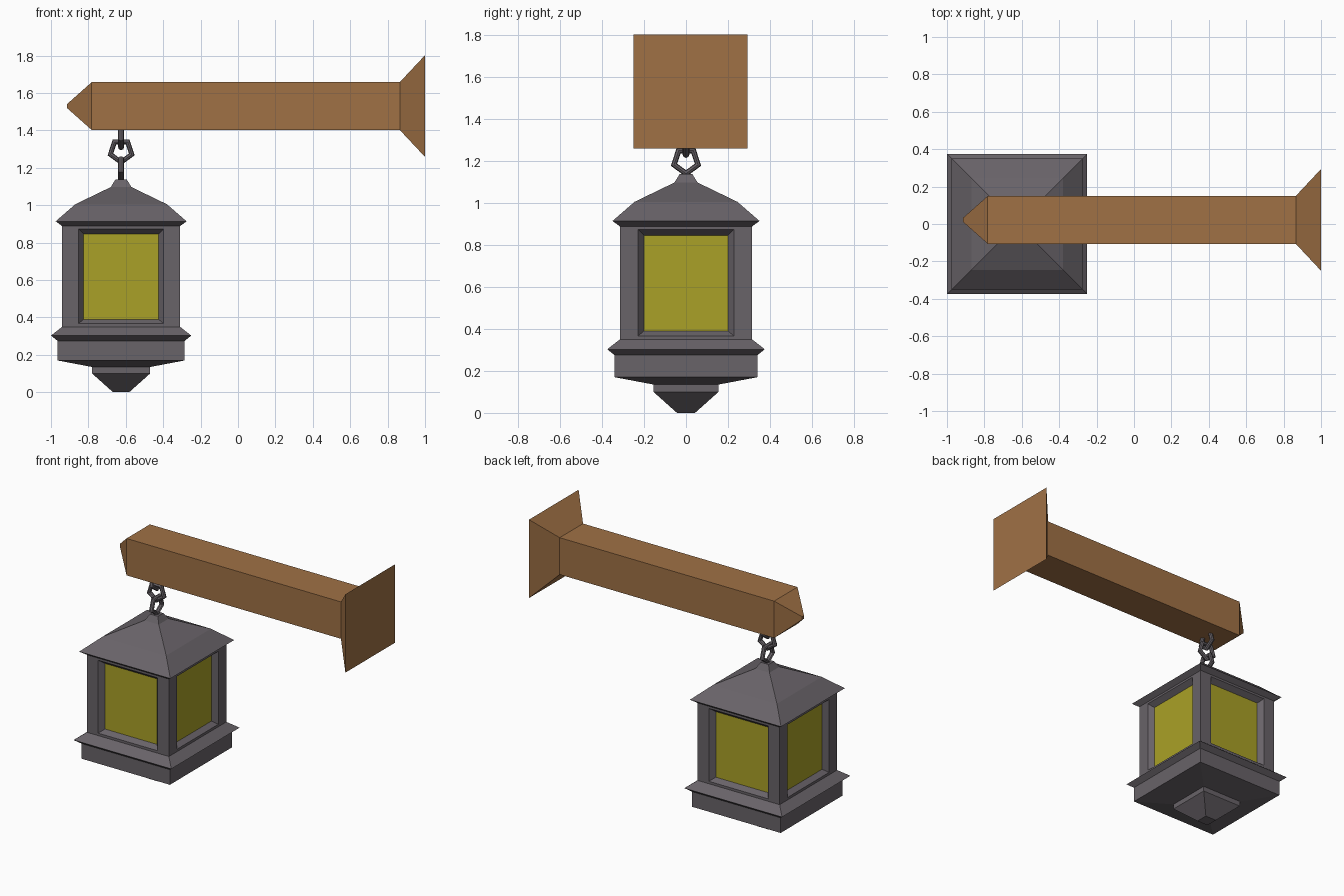
import bpy, bmesh
from math import pi
from mathutils import Matrix, Vector

if "Cube" in bpy.data.objects:
    bpy.data.objects.remove(bpy.data.objects["Cube"])


def material(name, rgb):
    m = bpy.data.materials.new(name)
    m.diffuse_color = (*rgb, 1)
    m.use_nodes = True
    m.node_tree.nodes["Principled BSDF"].inputs["Base Color"].default_value = m.diffuse_color
    return m


IRON = material("dark_iron", (0.14, 0.125, 0.14))
WOOD = material("brown_wood", (0.35, 0.165, 0.06))
GLASS = material("yellow_glass", (0.40, 0.355, 0.02))
CX = -0.625  # lantern axis


def finish(bm, name, mat, loc=(0, 0, 0)):
    bmesh.ops.remove_doubles(bm, verts=bm.verts, dist=1e-5)
    bmesh.ops.recalc_face_normals(bm, faces=bm.faces)
    me = bpy.data.meshes.new(name)
    bm.to_mesh(me)
    bm.free()
    me.materials.append(mat)
    ob = bpy.data.objects.new(name, me)
    ob.location = loc
    bpy.context.collection.objects.link(ob)
    return ob


def square_loft(name, profile, mat, loc, rot=Matrix.Identity(3)):
    """Square cross-sections (half width, height) stacked along local z."""
    bm = bmesh.new()
    rings = [[bm.verts.new(rot @ Vector((sx * h, sy * h, z)))
              for sx, sy in ((-1, -1), (1, -1), (1, 1), (-1, 1))] for h, z in profile]
    for a, b in zip(rings, rings[1:]):
        for i in range(4):
            j = (i + 1) % 4
            bm.faces.new((a[i], a[j], b[j], b[i]))
    bm.faces.new(rings[0])
    bm.faces.new(rings[-1])
    return finish(bm, name, mat, loc)


# Wooden arm with pointed tip and flared wall plate, lofted along x
square_loft("beam", [(0.01, -0.915), (0.128, -0.782), (0.128, 0.865), (0.272, 1.0)],
            WOOD, (0, 0.022, 1.53), Matrix.Rotation(pi / 2, 3, 'Y'))

# Lantern base with bottom finial
square_loft("lantern_base", [(0.043, 0), (0.155, 0.10), (0.155, 0.135), (0.34, 0.17),
                             (0.34, 0.275), (0.375, 0.303), (0.315, 0.35)], IRON, (CX, 0, 0))

# Lantern roof with cap
square_loft("lantern_roof", [(0.315, 0.888), (0.35, 0.914), (0.245, 1.005),
                             (0.055, 1.097), (0.03, 1.138)], IRON, (CX, 0, 0))

# Lantern walls with bevelled window openings, and the panes
frame, panes = bmesh.new(), bmesh.new()
D = 0.315
steps = [(D, 0.35, 0.89, D), (0.228, 0.367, 0.873, D), (0.2, 0.39, 0.845, D - 0.035)]
for k in range(4):
    turn = Matrix.Rotation(k * pi / 2, 3, 'Z')

    def rect(bm, w, z0, z1, d):
        return [bm.verts.new(turn @ Vector(c)) for c in
                ((-w, -d, z0), (w, -d, z0), (w, -d, z1), (-w, -d, z1))]
    rings = [rect(frame, *s) for s in steps]
    for a, b in zip(rings, rings[1:]):
        for i in range(4):
            j = (i + 1) % 4
            frame.faces.new((a[i], a[j], b[j], b[i]))
    panes.faces.new(rect(panes, *steps[-1]))
finish(frame, "lantern_frame", IRON, (CX, 0, 0))
finish(panes, "window_panes", GLASS, (CX, 0, 0))

# Three interlocking five-sided chain links
for n, (z, yaw) in enumerate([(1.20, 0), (1.29, pi / 2), (1.37, 0)]):
    bpy.ops.mesh.primitive_torus_add(major_segments=5, minor_segments=8,
                                     major_radius=0.06, minor_radius=0.016,
                                     location=(CX, 0, z), rotation=(0, pi / 2, yaw))
    link = bpy.context.object
    link.name = f"chain_link_{n + 1}"
    link.data.materials.append(IRON)
    for p in link.data.polygons:
        p.use_smooth = False
